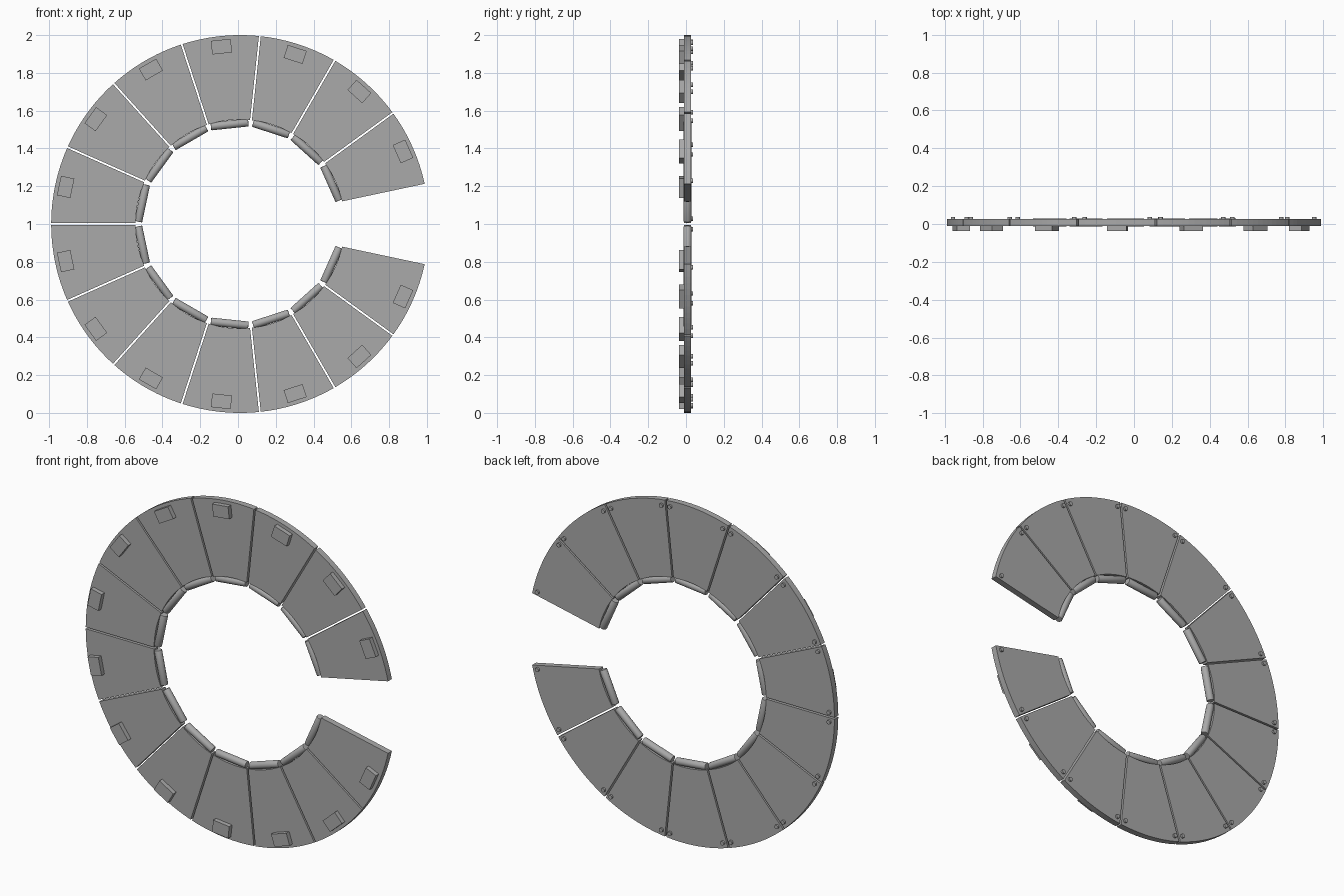
import bpy, bmesh, math
from mathutils import Matrix, Vector

cube = bpy.data.objects.get("Cube")
if cube:
    bpy.data.objects.remove(cube, do_unlink=True)

PITCH = math.radians(24)
OUTER, INNER, GAP = 1.0, 0.553, 0.005
FRONT, BACK = -0.010, 0.026
CENTRE = Vector((0.011, 0, 1))

grey = bpy.data.materials.new("plain_grey")
grey.use_nodes = True
grey.diffuse_color = (0.4, 0.4, 0.4, 1)
grey.node_tree.nodes["Principled BSDF"].inputs["Base Color"].default_value = (0.4, 0.4, 0.4, 1)


def to_mesh(bm, name, smooth=False):
    bmesh.ops.recalc_face_normals(bm, faces=bm.faces)
    for f in bm.faces:
        f.smooth = smooth and len(f.verts) == 4
    for e in bm.edges:
        e.smooth = len(e.link_faces) == 2 and e.calc_face_angle(0) < math.radians(35)
    mesh = bpy.data.meshes.new(name)
    bm.to_mesh(mesh)
    bm.free()
    mesh.materials.append(grey)
    return mesh


def arc(radius, steps):
    # Points across one segment, leaving a parallel-sided gap to its neighbours
    half = PITCH / 2 - math.asin(GAP / radius)
    angles = [half * (2 * i / steps - 1) for i in range(steps + 1)]
    return [(radius * math.cos(a), radius * math.sin(a)) for a in angles]


def plate_mesh():
    bm = bmesh.new()
    outline = arc(OUTER, 12) + arc(INNER, 12)[::-1]
    face = bm.faces.new([bm.verts.new((x, FRONT, z)) for x, z in outline])
    ext = bmesh.ops.extrude_face_region(bm, geom=[face])
    moved = [v for v in ext["geom"] if isinstance(v, bmesh.types.BMVert)]
    bmesh.ops.translate(bm, verts=moved, vec=(0, BACK - FRONT, 0))
    return to_mesh(bm, "segment_plate")


def block_mesh():
    bm = bmesh.new()
    place = Matrix.Translation((0.944, -0.022, 0)) @ Matrix.Diagonal((0.072, 0.03, 0.105, 1))
    bmesh.ops.create_cube(bm, size=1, matrix=place)
    return to_mesh(bm, "front_block")


def roll_mesh():
    # Round bar along the inner edge, with softened ends
    bm = bmesh.new()
    bmesh.ops.create_cone(bm, cap_ends=True, segments=24, radius1=0.021, radius2=0.021,
                          depth=0.2, matrix=Matrix.Translation((0.53, 0.008, 0)))
    rims = [e for e in bm.edges if any(len(f.verts) > 4 for f in e.link_faces)]
    bmesh.ops.bevel(bm, geom=rims, offset=0.004, segments=2, affect='EDGES', profile=0.5)
    return to_mesh(bm, "inner_roll", True)


def pins_mesh():
    # Two short pins at the outer back corners
    bm = bmesh.new()
    for side in (-1, 1):
        a = side * (PITCH / 2 - 0.029)
        spot = Matrix.Translation((0.968 * math.cos(a), 0.030, 0.968 * math.sin(a)))
        bmesh.ops.create_cone(bm, cap_ends=True, segments=16, radius1=0.012, radius2=0.012,
                              depth=0.014, matrix=spot @ Matrix.Rotation(math.pi / 2, 4, 'X'))
    return to_mesh(bm, "back_pins", True)


# Fourteen segments around the ring, with one slot left open on +x
parts = [plate_mesh(), block_mesh(), roll_mesh(), pins_mesh()]
for i in range(1, 15):
    for mesh in parts:
        obj = bpy.data.objects.new(f"{mesh.name}_{i}", mesh)
        obj.location = CENTRE
        obj.rotation_euler = (0, -i * PITCH, 0)
        bpy.context.collection.objects.link(obj)
